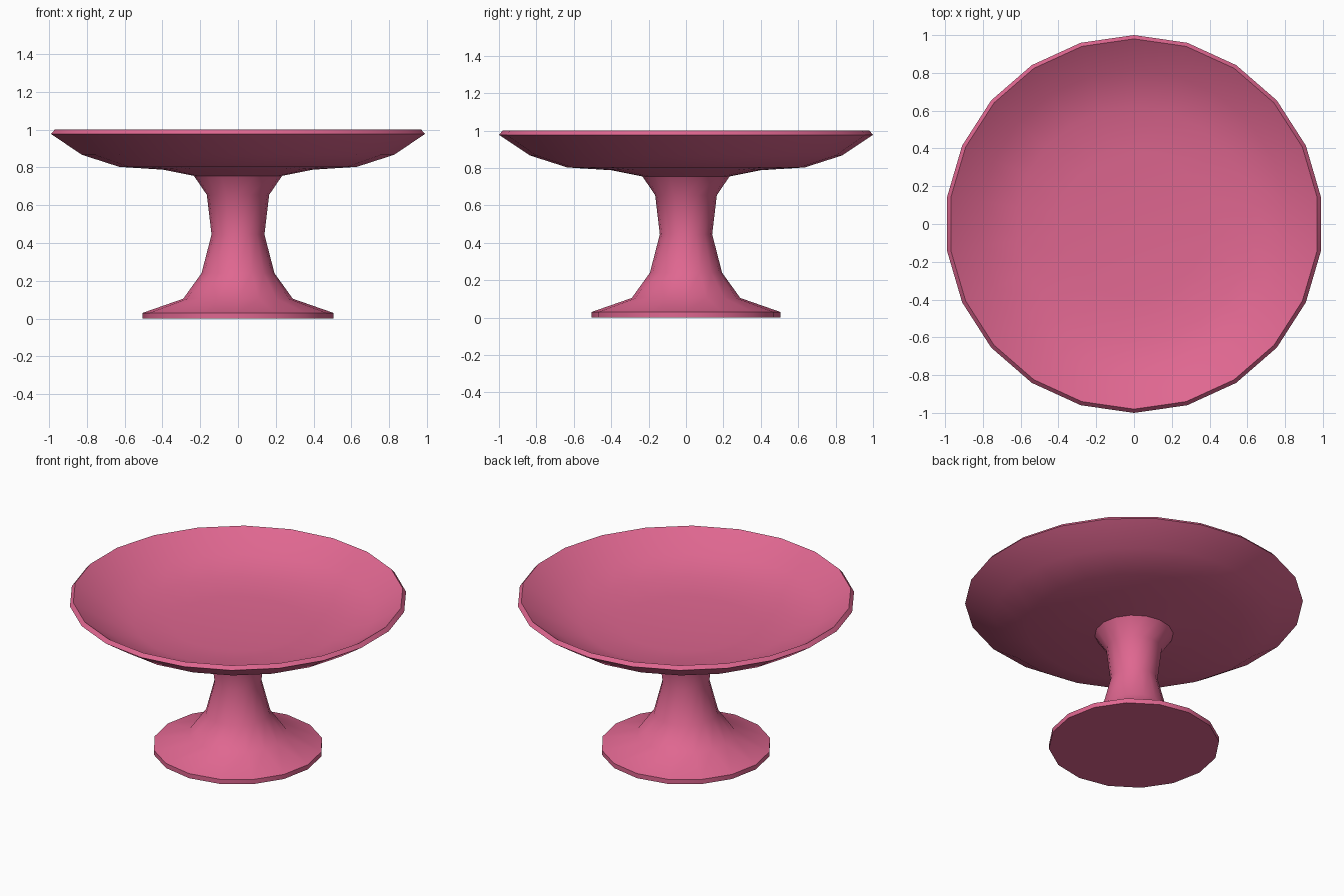
import bpy, bmesh
from math import pi, sin, cos

if "Cube" in bpy.data.objects:
    bpy.data.objects.remove(bpy.data.objects["Cube"])

mat = bpy.data.materials.new("pink_glaze")
mat.diffuse_color = (0.74, 0.135, 0.28, 1)
mat.use_nodes = True
mat.node_tree.nodes["Principled BSDF"].inputs["Base Color"].default_value = mat.diffuse_color


def lathe(name, profile, sides, start):
    """Spin (radius, z) points around z; radius 0 makes a single pole vertex."""
    bm = bmesh.new()
    rings = []
    for r, z in profile:
        if r == 0:
            rings.append([bm.verts.new((0, 0, z))] * sides)
        else:
            rings.append([bm.verts.new((r * cos(start + 2 * pi * i / sides),
                                        r * sin(start + 2 * pi * i / sides), z))
                          for i in range(sides)])
    for a, b in zip(rings, rings[1:]):
        for i in range(sides):
            j = (i + 1) % sides
            corners = list(dict.fromkeys((a[i], a[j], b[j], b[i])))
            bm.faces.new(corners)
    bmesh.ops.recalc_face_normals(bm, faces=bm.faces)
    me = bpy.data.meshes.new(name)
    bm.to_mesh(me)
    bm.free()
    me.shade_smooth()
    me.set_sharp_from_angle(angle=0.7)
    me.materials.append(mat)
    ob = bpy.data.objects.new(name, me)
    bpy.context.collection.objects.link(ob)
    return ob


# Flared foot and waisted stem
lathe("pedestal", [(0, 0), (0.505, 0), (0.505, 0.03), (0.29, 0.105),
                   (0.193, 0.24), (0.14, 0.445), (0.165, 0.655),
                   (0.233, 0.755), (0, 0.757)], 16, 0)

# Shallow dish: underside, bevelled rim, inside
lathe("dish", [(0, 0.755), (0.233, 0.755), (0.40, 0.788), (0.635, 0.803),
               (0.835, 0.867), (1.0, 0.977), (0.98, 1.0),
               (0.815, 0.893), (0.62, 0.832), (0.39, 0.815), (0, 0.80)],
      22, pi / 2)
